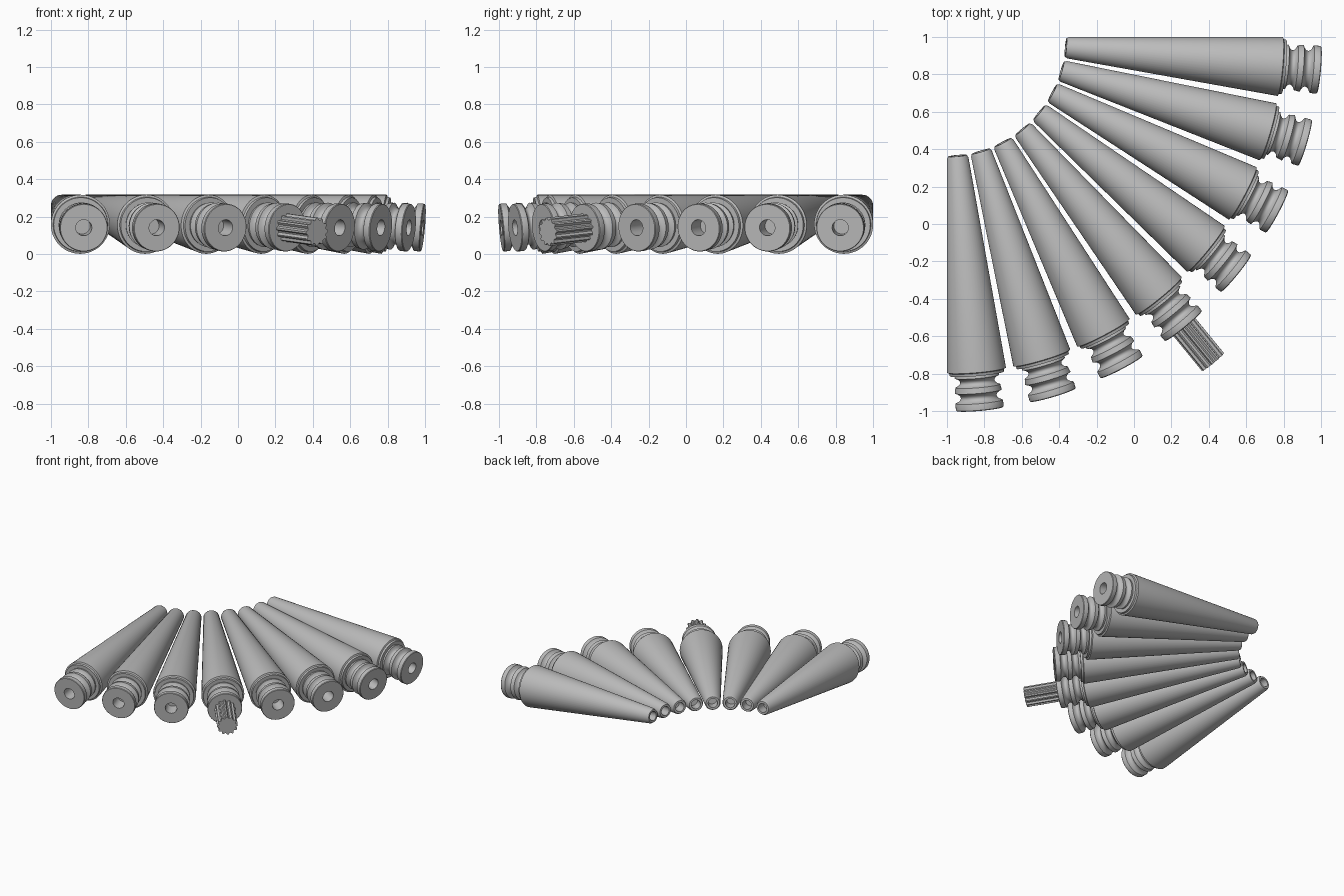
import bpy, bmesh
from math import sin, cos, pi, radians
from mathutils import Vector

cube = bpy.data.objects.get("Cube")
if cube:
    bpy.data.objects.remove(cube, do_unlink=True)

grey = bpy.data.materials.new("plain grey")
grey.use_nodes = True
colour = (0.5, 0.5, 0.5, 1)
grey.diffuse_color = colour
grey.node_tree.nodes["Principled BSDF"].inputs["Base Color"].default_value = colour

# All cones share one apex and fan out from it, top edges level
TILT = radians(5.05)
APEX = Vector((-1, 1, 0.317))
COUNT = 8


def lathe(name, profile, segments=48, rib=0.0):
    """Spin (radius, distance) points round local z; rib shrinks every other pair."""
    bm = bmesh.new()
    rings = []
    for r, z in profile:
        if r == 0:
            rings.append([bm.verts.new((0, 0, z))] * segments)
            continue
        ring = []
        for i in range(segments):
            a = 2 * pi * i / segments
            rr = r - (rib if i % 4 > 1 else 0)
            ring.append(bm.verts.new((rr * cos(a), rr * sin(a), z)))
        rings.append(ring)
    for low, high in zip(rings, rings[1:]):
        for i in range(segments):
            j = (i + 1) % segments
            corners = dict.fromkeys((low[i], low[j], high[j], high[i]))
            bm.faces.new(list(corners))
    bmesh.ops.recalc_face_normals(bm, faces=bm.faces)
    mesh = bpy.data.meshes.new(name)
    bm.to_mesh(mesh)
    bm.free()
    mesh.materials.append(grey)
    obj = bpy.data.objects.new(name, mesh)
    bpy.context.collection.objects.link(obj)
    bpy.ops.object.select_all(action='DESELECT')
    obj.select_set(True)
    bpy.context.view_layer.objects.active = obj
    bpy.ops.object.shade_smooth_by_angle(angle=radians(35))
    return obj


def place(obj, index):
    """Point the part's local z along spoke number index of the fan."""
    a = TILT + (pi / 2 - 2 * TILT) * index / (COUNT - 1)
    aim = Vector((sin(a) * cos(TILT), -cos(a) * cos(TILT), -sin(TILT)))
    obj.location = APEX
    obj.rotation_mode = 'QUATERNION'
    obj.rotation_quaternion = aim.to_track_quat('Z', 'Y')


def groove(start, end, radius, depth, steps=8):
    """Concave channel between two flanges."""
    return [(radius - depth * sin(pi * k / steps) ** 0.7,
             start + (end - start) * k / steps) for k in range(steps + 1)]


# Tapered body: socket in the tip, slightly rounded rim, stepped lip
slope = sin(TILT) / cos(TILT)
body_profile = [(0, 0.72), (0.035, 0.72), (0.035, 0.64), (0.05, 0.64),
                (0.655 * slope, 0.655), (1.795 * slope, 1.795),
                (0.147, 1.8), (0.145, 1.815), (0, 1.815)]

# Grooved collar: three flanges, two channels and a centre socket
collar_profile = ([(0, 1.81), (0.116, 1.81)]
                  + groove(1.83, 1.88, 0.12, 0.028)
                  + groove(1.91, 1.965, 0.126, 0.03)
                  + [(0.128, 1.97), (0.128, 2.0), (0.125, 2.004),
                     (0.043, 2.004), (0.043, 1.9), (0, 1.9)])

body = lathe("cone_body", body_profile)
collar = lathe("grooved_collar", collar_profile)
for part in (body, collar):
    place(part, 0)
    for n in range(1, COUNT):
        twin = part.copy()
        twin.name = f"{part.name}_{n + 1}"
        bpy.context.collection.objects.link(twin)
        place(twin, n)

# Ribbed peg standing out of the fourth collar
peg = lathe("ribbed_peg", [(0, 1.95), (0.076, 1.95), (0.076, 2.255), (0, 2.255)],
            rib=0.012)
place(peg, 3)
